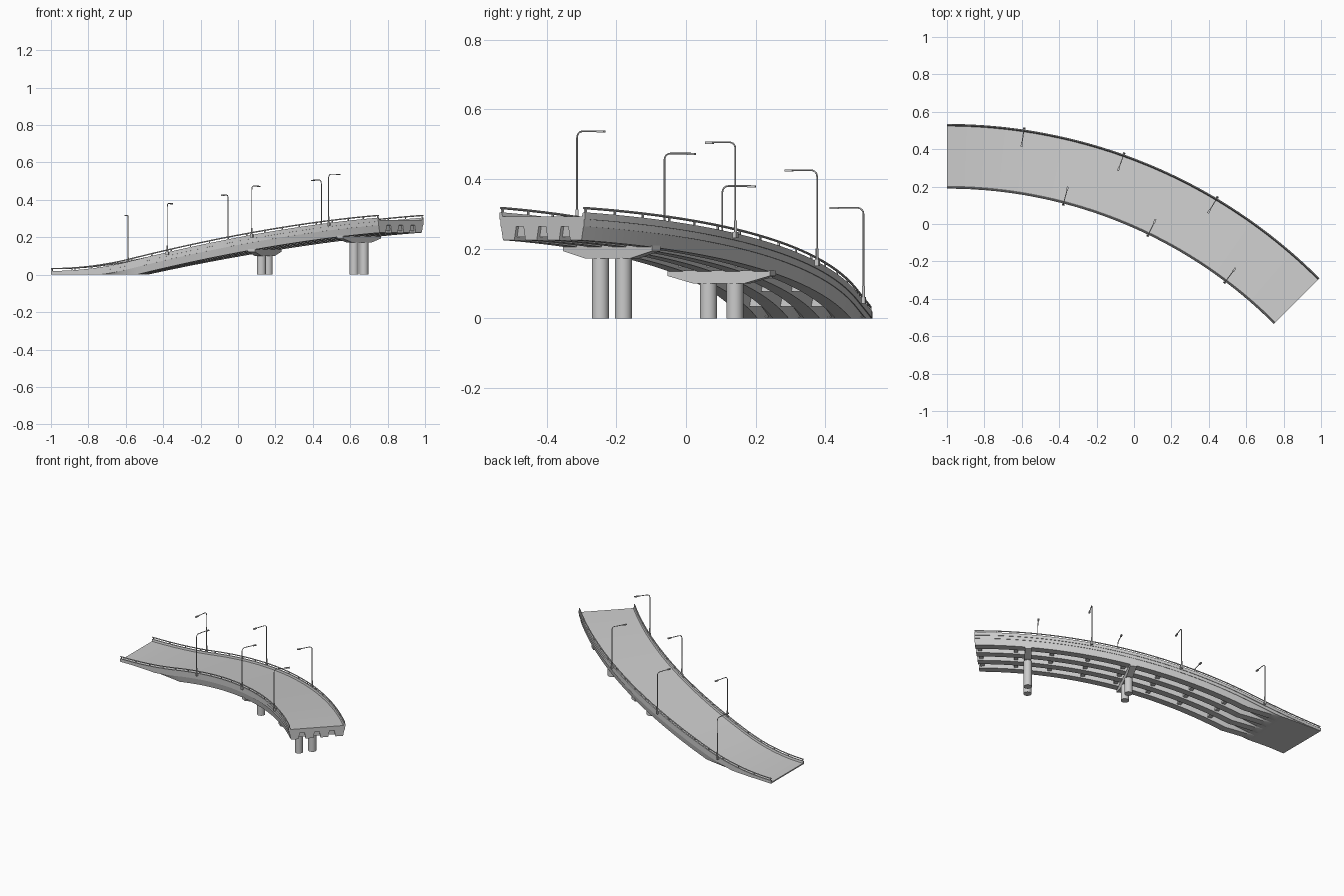
import bpy, bmesh, math
from mathutils import Matrix, Vector

if "Cube" in bpy.data.objects:
    bpy.data.objects.remove(bpy.data.objects["Cube"])

CX, CY = -1.0, -2.283           # centre of the curve in plan
R_IN, R_OUT = 2.472, 2.818
R_MID = (R_IN + R_OUT) / 2
END = 45.0                      # swept angle in degrees


def grade(t):
    """Ramp height: slope grows over the first 10 degrees, then eases off."""
    if t < 10:
        return 0.0107 / 20 * t * t
    d = t - 10
    return 0.0535 + 0.0107 * d - 0.0082 / 70 * d * d


def point(t, r, z):
    a = math.radians(t)
    return Vector((CX + r * math.sin(a), CY + r * math.cos(a), max(z, 0)))


def frame(t, r, z):
    """Local x runs along the road, local y points outward."""
    return Matrix.Translation(point(t, r, z)) @ Matrix.Rotation(-math.radians(t), 4, 'Z')


def finish(bm, name, smooth=True):
    bmesh.ops.remove_doubles(bm, verts=bm.verts, dist=1e-5)
    bmesh.ops.recalc_face_normals(bm, faces=bm.faces)
    me = bpy.data.meshes.new(name)
    bm.to_mesh(me)
    bm.free()
    ob = bpy.data.objects.new(name, me)
    bpy.context.collection.objects.link(ob)
    if smooth:
        bpy.ops.object.select_all(action='DESELECT')
        ob.select_set(True)
        bpy.context.view_layer.objects.active = ob
        bpy.ops.object.shade_smooth_by_angle(angle=math.radians(30))
    return ob


def sweep(name, profile, t0=0.0, t1=END, n=60):
    """Sweep a closed (radius, height above grade) profile along the ramp."""
    bm = bmesh.new()
    rings = []
    for i in range(n + 1):
        t = t0 + (t1 - t0) * i / n
        rings.append([bm.verts.new(point(t, r, grade(t) + z)) for r, z in profile])
    k = len(profile)
    for a, b in zip(rings, rings[1:]):
        for j in range(k):
            bm.faces.new((a[j], a[(j + 1) % k], b[(j + 1) % k], b[j]))
    bm.faces.new(rings[0])
    bm.faces.new(rings[-1])
    return finish(bm, name)


def box(bm, m, size, centre=(0, 0, 0)):
    bmesh.ops.create_cube(bm, size=1, matrix=m @ Matrix.Translation(centre)
                          @ Matrix.Diagonal((*size, 1)))


def cylinder(bm, m, radius, z0, z1, seg=12):
    bmesh.ops.create_cone(bm, cap_ends=True, segments=seg, radius1=radius, radius2=radius,
                          depth=z1 - z0, matrix=m @ Matrix.Translation((0, 0, (z0 + z1) / 2)))


# Road slab
sweep("road_slab", [(R_IN + .003, -.02), (R_OUT - .003, -.02),
                    (R_OUT - .003, .008), (R_IN + .003, .008)])

# Low parapets, handrails and rail posts on both edges
for side, edge, s in (("inner", R_IN, 1), ("outer", R_OUT, -1)):
    sweep(side + "_parapet", [(edge, .0), (edge, .02), (edge + s * .008, .02),
                              (edge + s * .012, .008), (edge + s * .012, .0)])
    rc = edge + s * .005
    ring = [(rc + .0035 * math.cos(i * math.pi / 4), .0325 + .0035 * math.sin(i * math.pi / 4))
            for i in range(8)]
    sweep(side + "_handrail", ring)
    bm = bmesh.new()
    for i in range(19):
        t = .15 + (END - .3) * i / 18
        box(bm, frame(t, rc, grade(t)), (.006, .005, .016), (0, 0, .025))
    finish(bm, side + "_rail_posts", False)

# Four tapered girders under the slab
centres = [R_IN + .0365 + i * .091 for i in range(4)]
for i, c in enumerate(centres):
    sweep(f"girder_{i + 1}", [(c - .031, -.02), (c - .023, -.06), (c + .023, -.06),
                              (c + .031, -.02)], t0=6.1)

# Cross beams between the girders
bm = bmesh.new()
for i in range(8):
    t = 13 + i * 4.5
    for a, b in zip(centres, centres[1:]):
        box(bm, frame(t, (a + b) / 2, grade(t)), (.025, b - a - .04, .03), (0, 0, -.035))
finish(bm, "cross_beams", False)

# Piers: hammerhead cap on two round columns
for n, t in enumerate((25.6, 38.5), 1):
    top = grade(t) - .054
    m = frame(t, R_MID, 0)
    outline = [(-.163, top), (-.163, top - .016), (-.08, top - .038),
               (.08, top - .038), (.163, top - .016), (.163, top)]
    bm = bmesh.new()
    a, b = [[bm.verts.new(m @ Vector((x, y, z))) for y, z in outline] for x in (-.02, .02)]
    bm.faces.new(a)
    bm.faces.new(b)
    for j in range(6):
        bm.faces.new((a[j], a[(j + 1) % 6], b[(j + 1) % 6], b[j]))
    finish(bm, f"pier_cap_{n}", False)
    bm = bmesh.new()
    for s in (-1, 1):
        cylinder(bm, frame(t, R_MID + s * .042, 0), .0245, 0, top - .036, 32)
    finish(bm, f"pier_columns_{n}")


# Street lamps, alternating between the two edges, arms over the road
def lamp(name, t, r, inward):
    m = frame(t, r, grade(t))
    if inward:
        m = m @ Matrix.Rotation(math.pi, 4, 'Z')
    bm = bmesh.new()
    box(bm, m, (.014, .012, .018), (0, 0, .014))
    cylinder(bm, m, .0045, .01, .055)
    box(bm, m, (.010, .024, .006), (0, .086, .279))
    finish(bm, name + "_base_and_head")
    # Bent tube for the pole and arm
    path = [(0, .05), (0, .262)]
    path += [(.018 - .018 * math.cos(a), .262 + .018 * math.sin(a))
             for a in (math.pi / 8, math.pi / 4, 3 * math.pi / 8)]
    path += [(.018, .28), (.085, .28)]
    cu = bpy.data.curves.new(name + "_pole", 'CURVE')
    cu.dimensions = '3D'
    cu.bevel_depth = .0024
    cu.bevel_resolution = 2
    cu.use_fill_caps = True
    sp = cu.splines.new('POLY')
    sp.points.add(len(path) - 1)
    for p, (y, z) in zip(sp.points, path):
        p.co = (*(m @ Vector((0, y, z))), 1)
    bpy.context.collection.objects.link(bpy.data.objects.new(name + "_pole", cu))


for i in range(3):
    lamp(f"outer_lamp_{i + 1}", 8.4 + 11.2 * i, R_OUT + .005, True)
    lamp(f"inner_lamp_{i + 1}", 14.6 + 11.2 * i, R_IN - .005, False)
